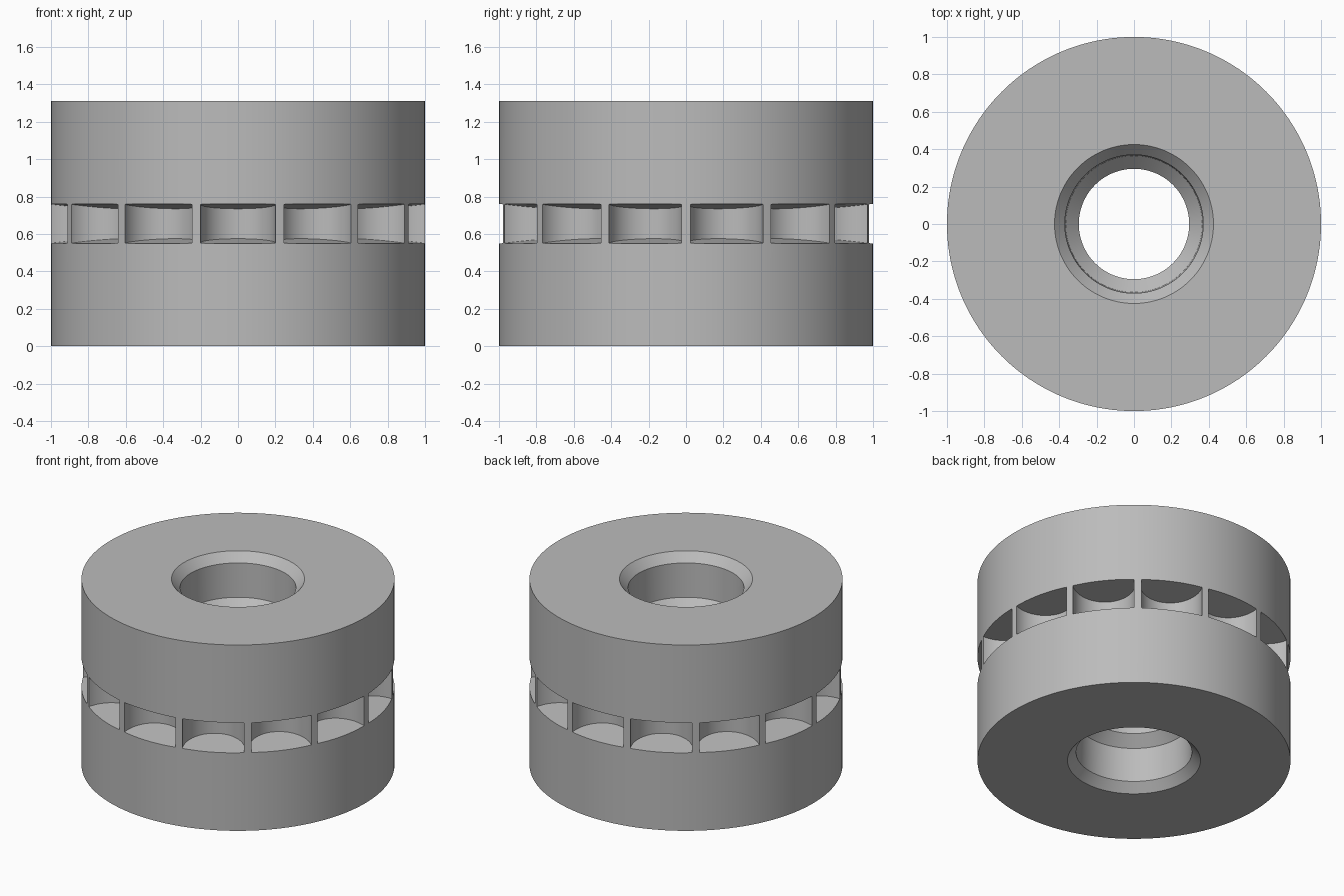
import bpy
import bmesh
from math import cos, sin, tau, radians

cube = bpy.data.objects.get("Cube")
if cube:
    bpy.data.objects.remove(cube, do_unlink=True)

HEIGHT = 1.31
POCKETS = 14
SEGMENTS = 168

# One flat colour
grey = bpy.data.materials.new("plain grey")
grey.use_nodes = True
colour = (0.5, 0.5, 0.5, 1)
grey.diffuse_color = colour
grey.node_tree.nodes["Principled BSDF"].inputs["Base Color"].default_value = colour


def add_object(name, bm):
    bmesh.ops.recalc_face_normals(bm, faces=bm.faces)
    mesh = bpy.data.meshes.new(name)
    bm.to_mesh(mesh)
    bm.free()
    mesh.materials.append(grey)
    obj = bpy.data.objects.new(name, mesh)
    bpy.context.collection.objects.link(obj)
    return obj


def revolve(name, profile):
    """Turn a closed (radius, z) profile about the z axis."""
    bm = bmesh.new()
    rings = [[bm.verts.new((r * cos(tau * i / SEGMENTS), r * sin(tau * i / SEGMENTS), z))
              for i in range(SEGMENTS)] for r, z in profile]
    for a, b in zip(rings, rings[1:] + rings[:1]):
        for i in range(SEGMENTS):
            j = (i + 1) % SEGMENTS
            bm.faces.new((a[i], a[j], b[j], b[i]))
    return add_object(name, bm)


# Thick ring: chamfered mouths, wide counterbores, narrow bore in the middle
lower = [(1.0, 0), (0.425, 0), (0.37, 0.06), (0.365, 0.3), (0.295, 0.37)]
upper = [(r, HEIGHT - z) for r, z in reversed(lower)]
ring = revolve("slotted_ring", lower[::-1][::-1] + upper)

# Round pockets around the rim, slightly lower towards the axis
bm = bmesh.new()
radius, centre = 0.2, 0.97
for k in range(POCKETS):
    angle = tau * (k + 0.5) / POCKETS
    made = bmesh.ops.create_cone(bm, cap_ends=True, segments=64, radius1=radius,
                                 radius2=radius, depth=2)
    for v in made["verts"]:
        x, y = v.co.x + centre, v.co.y
        half = 0.104 + 0.115 * (x - 0.98)
        v.co = (x * cos(angle) - y * sin(angle), x * sin(angle) + y * cos(angle),
                HEIGHT / 2 + half * v.co.z)
cutter = add_object("pocket_cutter", bm)

cut = ring.modifiers.new("pockets", "BOOLEAN")
cut.operation = "DIFFERENCE"
cut.solver = "EXACT"
cut.object = cutter
cutter.hide_render = True

# Bake the cut, then smooth the round walls and keep the edges sharp
bpy.ops.object.select_all(action="DESELECT")
ring.select_set(True)
bpy.context.view_layer.objects.active = ring
bpy.ops.object.modifier_apply(modifier=cut.name)
bpy.data.objects.remove(cutter, do_unlink=True)
bpy.ops.object.shade_smooth_by_angle(angle=radians(30))
